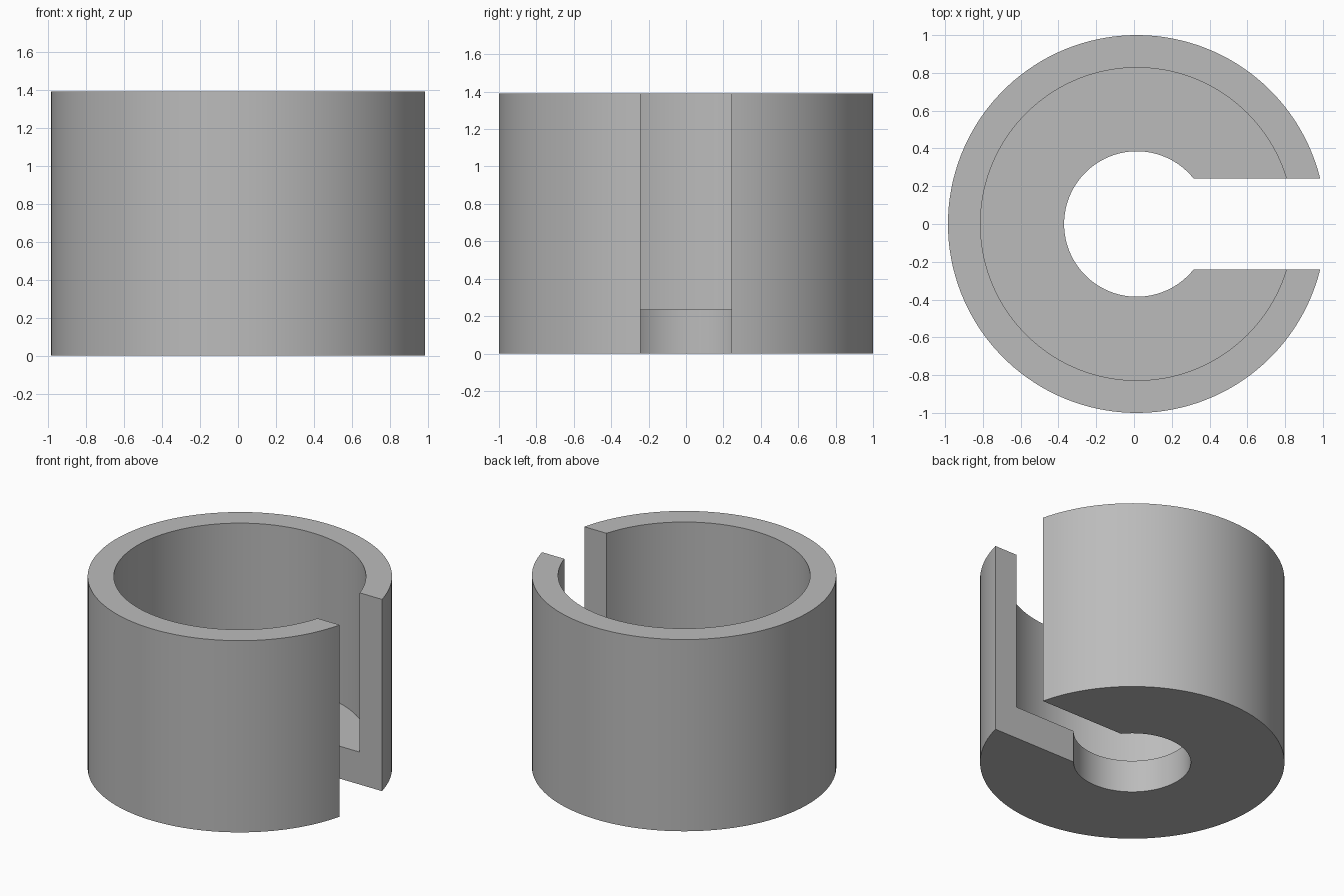
import bpy, bmesh
from math import asin, cos, sin, pi, radians

cube = bpy.data.objects.get("Cube")
if cube:
    bpy.data.objects.remove(cube, do_unlink=True)

HEIGHT, FLOOR = 1.39, 0.235
OUTER, INNER, HOLE = 1.0, 0.828, 0.385
SLOT = 0.242          # half width of the slot on the +x side
CENTRE_X = 0.015
STEPS = 128

# Wall and floor cross-section as (radius, height)
profile = [(HOLE, 0), (OUTER, 0), (OUTER, HEIGHT),
           (INNER, HEIGHT), (INNER, FLOOR), (HOLE, FLOOR)]


def arc(bm, radius, z):
    """Arc that starts and ends on the flat slot sides."""
    start = asin(SLOT / radius)
    angles = [start + (2 * pi - 2 * start) * i / STEPS for i in range(STEPS + 1)]
    return [bm.verts.new((CENTRE_X + radius * cos(a), radius * sin(a), z))
            for a in angles]


# Sweep the section around the slotted cup
bm = bmesh.new()
arcs = [arc(bm, r, z) for r, z in profile]
for j, a in enumerate(arcs):
    b = arcs[(j + 1) % len(arcs)]
    for i in range(STEPS):
        bm.faces.new((a[i], a[i + 1], b[i + 1], b[i]))

# Flat slot sides
bm.faces.new([a[0] for a in arcs])
bm.faces.new([a[-1] for a in arcs])
bmesh.ops.recalc_face_normals(bm, faces=bm.faces)

mesh = bpy.data.meshes.new("slotted_cup")
bm.to_mesh(mesh)
bm.free()
cup = bpy.data.objects.new("slotted_cup", mesh)
bpy.context.collection.objects.link(cup)

# Plain grey
colour = (0.5, 0.5, 0.5, 1)
grey = bpy.data.materials.new("grey")
grey.use_nodes = True
grey.diffuse_color = colour
grey.node_tree.nodes["Principled BSDF"].inputs["Base Color"].default_value = colour
mesh.materials.append(grey)

# Smooth curved walls with crisp edges
bpy.ops.object.select_all(action='DESELECT')
cup.select_set(True)
bpy.context.view_layer.objects.active = cup
bpy.ops.object.shade_smooth_by_angle(angle=radians(30))
